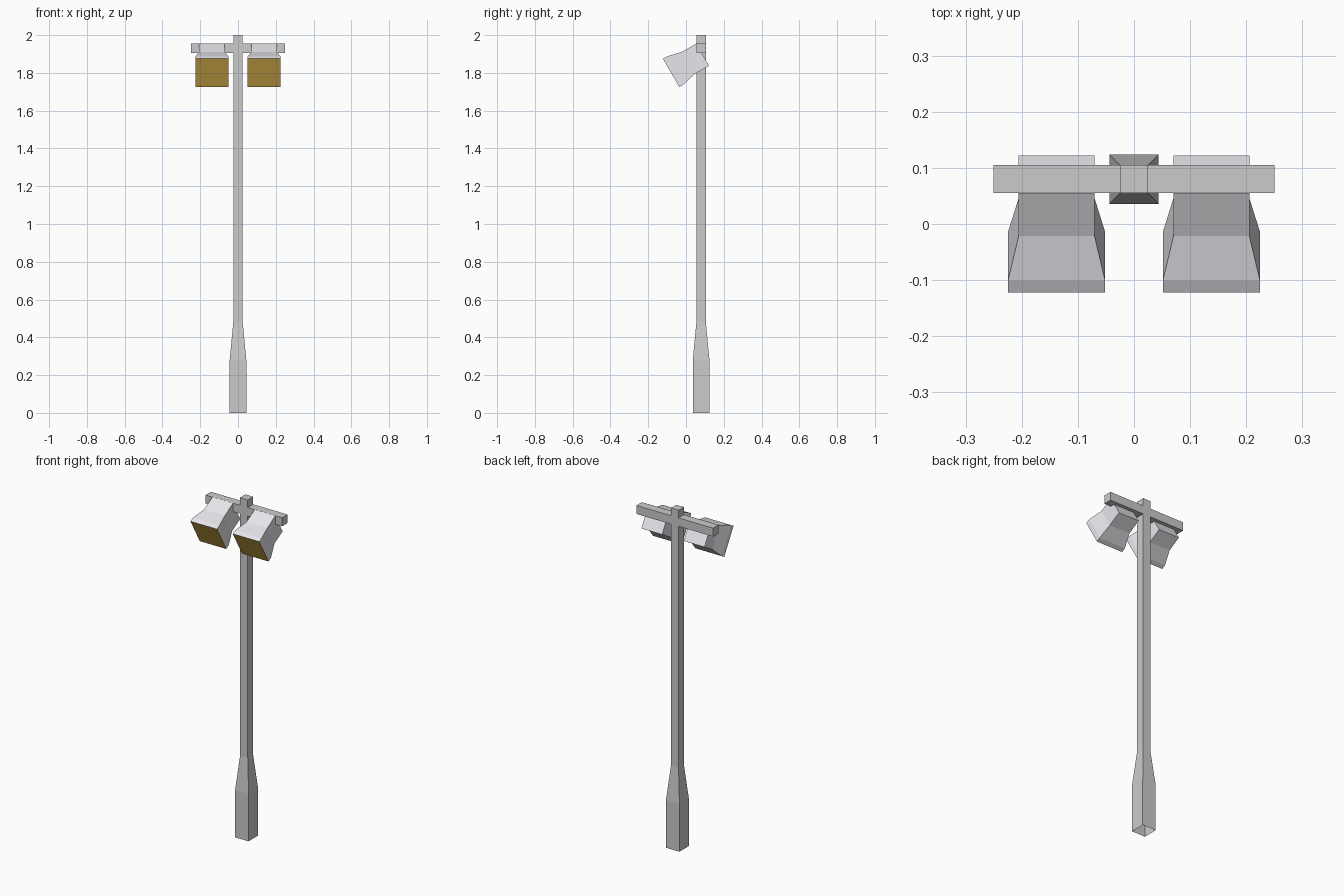
import bpy, bmesh
from math import radians
from mathutils import Matrix

if "Cube" in bpy.data.objects:
    bpy.data.objects.remove(bpy.data.objects["Cube"])


def material(name, color):
    m = bpy.data.materials.new(name)
    m.diffuse_color = color
    m.use_nodes = True
    m.node_tree.nodes["Principled BSDF"].inputs["Base Color"].default_value = m.diffuse_color
    return m


def square_loft(name, sections, matrix, cap_start=True, panel=None, mats=()):
    """Loft square rings (half width, height) along local z."""
    bm = bmesh.new()
    rings = [[bm.verts.new((sx * h, sy * h, z))
              for sx, sy in ((-1, -1), (1, -1), (1, 1), (-1, 1))]
             for h, z in sections]
    for a, b in zip(rings, rings[1:]):
        for i in range(4):
            j = (i + 1) % 4
            bm.faces.new((a[i], a[j], b[j], b[i]))
    bm.faces.new(rings[-1])
    if cap_start:
        front = bm.faces.new(rings[0][::-1])
        if panel:
            # glowing panel inset flush in the front rim
            bmesh.ops.inset_individual(bm, faces=[front], thickness=panel)
            front.material_index = 1
    bm.transform(matrix)
    mesh = bpy.data.meshes.new(name)
    bm.to_mesh(mesh)
    bm.free()
    for m in mats:
        mesh.materials.append(m)
    obj = bpy.data.objects.new(name, mesh)
    bpy.context.collection.objects.link(obj)
    return obj


POLE_Y = 0.08
housing = material("housing", (0.8, 0.8, 0.84, 1))
amber = material("amber", (0.75, 0.47, 0.08, 1))

# Pole: thick square base tapering to a slim shaft, open underneath
square_loft("pole", [(0.044, 0), (0.044, 0.28), (0.025, 0.48), (0.025, 2.0)],
            Matrix.Translation((0, POLE_Y, 0)), cap_start=False)

# Crossbar near the top
square_loft("crossbar", [(0.025, -0.25), (0.025, 0.25)],
            Matrix.Translation((0, POLE_Y, 1.93)) @ Matrix.Rotation(radians(90), 4, 'Y'))

# Two floodlights tilted 30 degrees downwards (local z runs front to back)
for side, x in (("left", -0.138), ("right", 0.138)):
    square_loft(side + "_lamp",
                [(0.0865, 0), (0.0865, 0.025), (0.0675, 0.106), (0.0675, 0.193)],
                Matrix.Translation((x, -0.079, 1.80)) @ Matrix.Rotation(radians(-60), 4, 'X'),
                panel=0.029, mats=(housing, amber))
